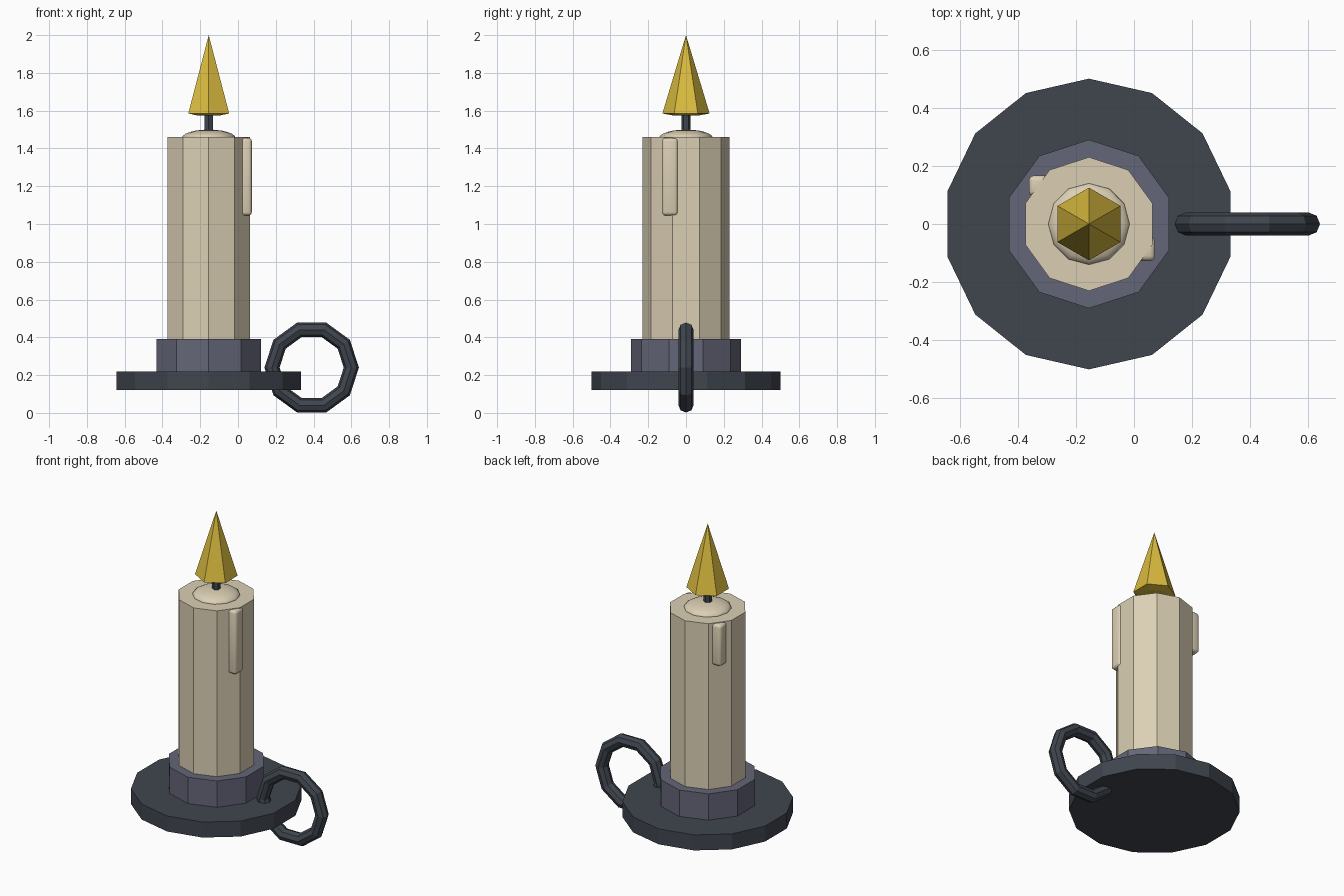
import bpy, bmesh, math
from mathutils import Matrix, Vector

if "Cube" in bpy.data.objects:
    bpy.data.objects.remove(bpy.data.objects["Cube"])

CX = -0.155  # candle axis


def material(name, hexcol):
    def lin(c):
        return c / 12.92 if c <= 0.04045 else ((c + 0.055) / 1.055) ** 2.4
    m = bpy.data.materials.new(name)
    m.diffuse_color = [lin(int(hexcol[i:i + 2], 16) / 255) for i in (0, 2, 4)] + [1]
    m.use_nodes = True
    m.node_tree.nodes["Principled BSDF"].inputs["Base Color"].default_value = m.diffuse_color
    return m


iron = material("dark iron", "40464F")
pewter = material("grey violet metal", "646678")
wax = material("cream wax", "DBCFB4")
gold = material("flame yellow", "DABB3E")


def finish(name, bm, mat, smooth=False):
    bmesh.ops.recalc_face_normals(bm, faces=bm.faces[:])
    me = bpy.data.meshes.new(name)
    bm.to_mesh(me)
    bm.free()
    me.materials.append(mat)
    for p in me.polygons:
        p.use_smooth = smooth
    ob = bpy.data.objects.new(name, me)
    bpy.context.collection.objects.link(ob)
    return ob


def lathe(name, sides, profile, mat, smooth=False):
    """Faceted solid of revolution about the candle axis, first corner at +y."""
    bm = bmesh.new()
    rings = []
    for r, z in profile:
        if r == 0:
            rings.append([bm.verts.new((CX, 0, z))] * sides)
        else:
            rings.append([bm.verts.new((CX + r * math.sin(2 * math.pi * i / sides),
                                        r * math.cos(2 * math.pi * i / sides), z))
                          for i in range(sides)])
    for a, b in zip(rings, rings[1:]):
        for i in range(sides):
            j = (i + 1) % sides
            bm.faces.new(list(dict.fromkeys((a[i], a[j], b[j], b[i]))))
    for (r, z), ring in ((profile[0], rings[0]), (profile[-1], rings[-1])):
        if r:
            bm.faces.new(ring)
    return finish(name, bm, mat, smooth)


def drip(name, lo, hi):
    """Wax run: a box with rounded edges."""
    lo, hi = Vector(lo), Vector(hi)
    bm = bmesh.new()
    bmesh.ops.create_cube(bm, size=1, matrix=Matrix.Translation((lo + hi) / 2)
                          @ Matrix.Diagonal((*(hi - lo), 1)))
    bmesh.ops.bevel(bm, geom=bm.edges[:], offset=0.018, segments=3,
                    profile=0.5, affect='EDGES')
    return finish(name, bm, wax, True)


# Holder and candle
lathe("base_plate", 14, [(0.5, 0.12), (0.5, 0.22)], iron)
lathe("candle_socket", 10, [(0.29, 0.22), (0.29, 0.39)], pewter)
lathe("candle_body", 10, [(0.23, 0.38), (0.23, 1.46)], wax)

# Melted wax dome and drips
dome = [(0.142 * math.cos(t * math.pi / 12), 1.455 + 0.045 * math.sin(t * math.pi / 12))
        for t in range(6)] + [(0, 1.5)]
lathe("wax_dome", 12, dome, wax, True)
drip("long_drip", (0.0, -0.127, 1.045), (0.073, -0.043, 1.456))
drip("short_drip", (-0.362, 0.095, 1.19), (-0.29, 0.167, 1.456))

# Wick and flame
lathe("wick", 6, [(0.025, 1.46), (0.025, 1.62)], iron)
lathe("flame", 6, [(0.07, 1.575), (0.125, 1.585), (0, 2.0)], gold)

# Upright finger ring: ten-sided loop with an eight-sided section
bm = bmesh.new()
N, M, R, r = 10, 8, 0.21, 0.04
rings = []
for i in range(N):
    a = 2 * math.pi * i / N
    ring = []
    for k in range(M):
        b = 2 * math.pi * k / M
        d = R + r * math.cos(b)
        ring.append(bm.verts.new((0.39 + d * math.cos(a), r * math.sin(b),
                                  0.24 + d * math.sin(a))))
    rings.append(ring)
for i in range(N):
    p, q = rings[i], rings[(i + 1) % N]
    for k in range(M):
        l = (k + 1) % M
        bm.faces.new((p[k], q[k], q[l], p[l]))
finish("finger_ring", bm, iron)
